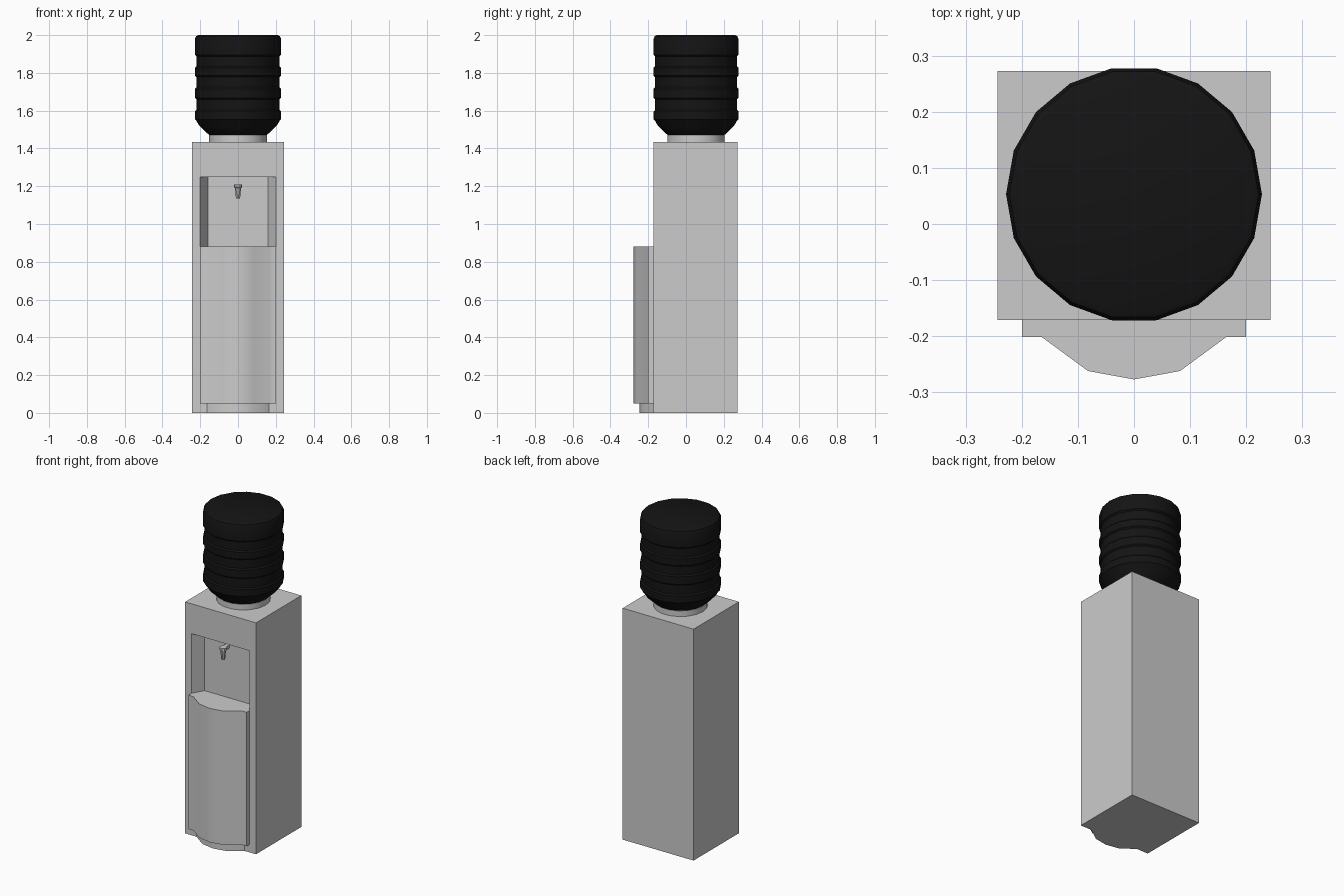
import bpy, bmesh, math

if "Cube" in bpy.data.objects:
    bpy.data.objects.remove(bpy.data.objects["Cube"])

FRONT = -0.171


def finish(bm, name, smooth=None, mat=None):
    bmesh.ops.recalc_face_normals(bm, faces=bm.faces)
    me = bpy.data.meshes.new(name)
    bm.to_mesh(me)
    bm.free()
    ob = bpy.data.objects.new(name, me)
    bpy.context.collection.objects.link(ob)
    if mat:
        me.materials.append(mat)
    if smooth:
        bpy.ops.object.select_all(action='DESELECT')
        ob.select_set(True)
        bpy.context.view_layer.objects.active = ob
        bpy.ops.object.shade_smooth_by_angle(angle=math.radians(smooth))
    return ob


def prism(name, outline, z0, z1, smooth=None):
    """Extrude an xy outline from z0 to z1."""
    bm = bmesh.new()
    face = bm.faces.new([bm.verts.new((x, y, z0)) for x, y in outline])
    ext = bmesh.ops.extrude_face_region(bm, geom=[face])
    for v in ext['geom']:
        if isinstance(v, bmesh.types.BMVert):
            v.co.z = z1
    return finish(bm, name, smooth)


def lathe(name, profile, centre, sides, smooth, mat=None):
    """Stack capped rings given as (radius, z)."""
    bm = bmesh.new()
    rings = []
    for r, z in profile:
        rings.append([bm.verts.new((centre[0] + r * math.cos(2 * math.pi * i / sides),
                                    centre[1] + r * math.sin(2 * math.pi * i / sides), z))
                      for i in range(sides)])
    for a, b in zip(rings, rings[1:]):
        for i in range(sides):
            j = (i + 1) % sides
            bm.faces.new((a[i], a[j], b[j], b[i]))
    bm.faces.new(rings[0])
    bm.faces.new(rings[-1])
    return finish(bm, name, smooth, mat)


def mirrored(half):
    """Complete an outline whose points run from +x towards x = 0."""
    return half + [(-x, y) for x, y in reversed(half) if x > 0]


# Cabinet with a tapered dispensing recess
cabinet = prism("cabinet", mirrored([(0.243, 0.273), (0.243, FRONT)]), 0, 1.435)
cutter = prism("recess_cutter", mirrored([(0.16, -0.10), (0.2, FRONT), (0.2, -0.3)]), 0.88, 1.25)
cutter.hide_render = True
cutter.hide_viewport = True
cut = cabinet.modifiers.new("recess", 'BOOLEAN')
cut.object = cutter
cut.solver = 'EXACT'

# Bowed front panel and the set-back plinth beneath it
prism("front_panel", mirrored([(0.2, FRONT), (0.2, -0.201), (0.165, -0.201),
                               (0.082, -0.262), (0, -0.277)]), 0.05, 0.88, 40)
prism("plinth", mirrored([(0.165, FRONT), (0.082, -0.231), (0, -0.246)]), 0, 0.05, 40)

# Tap: body reaching back to the recess wall, and tapered spout
prism("tap_body", mirrored([(0.012, -0.10), (0.012, -0.145)]), 1.19, 1.21)
lathe("tap_spout", [(0.011, 1.135), (0.016, 1.19), (0.021, 1.193), (0.021, 1.21)],
      (0, -0.145), 10, 30)

# Collar and ribbed water bottle
AXIS = (0, 0.053)
black = bpy.data.materials.new("bottle_black")
black.diffuse_color = (0.007, 0.007, 0.007, 1)
black.use_nodes = True
black.node_tree.nodes["Principled BSDF"].inputs["Base Color"].default_value = black.diffuse_color
lathe("collar", [(0.153, 1.43), (0.153, 1.47)], AXIS, 18, 30)

R, G = 0.228, 0.220
profile = [(0.145, 1.466), (0.155, 1.473), (0.205, 1.52), (G, 1.546)]
for low, high in [(1.546, 1.604), (1.66, 1.724), (1.777, 1.835)]:
    profile += [(G, low), (R, low + 0.008), (R, high - 0.008), (G, high)]
profile += [(G, 1.888), (R, 1.896), (R, 1.98), (0.222, 1.994), (0.21, 2.0)]
profile = [p for i, p in enumerate(profile) if i == 0 or p != profile[i - 1]]
lathe("water_bottle", profile, AXIS, 18, 35, black)
